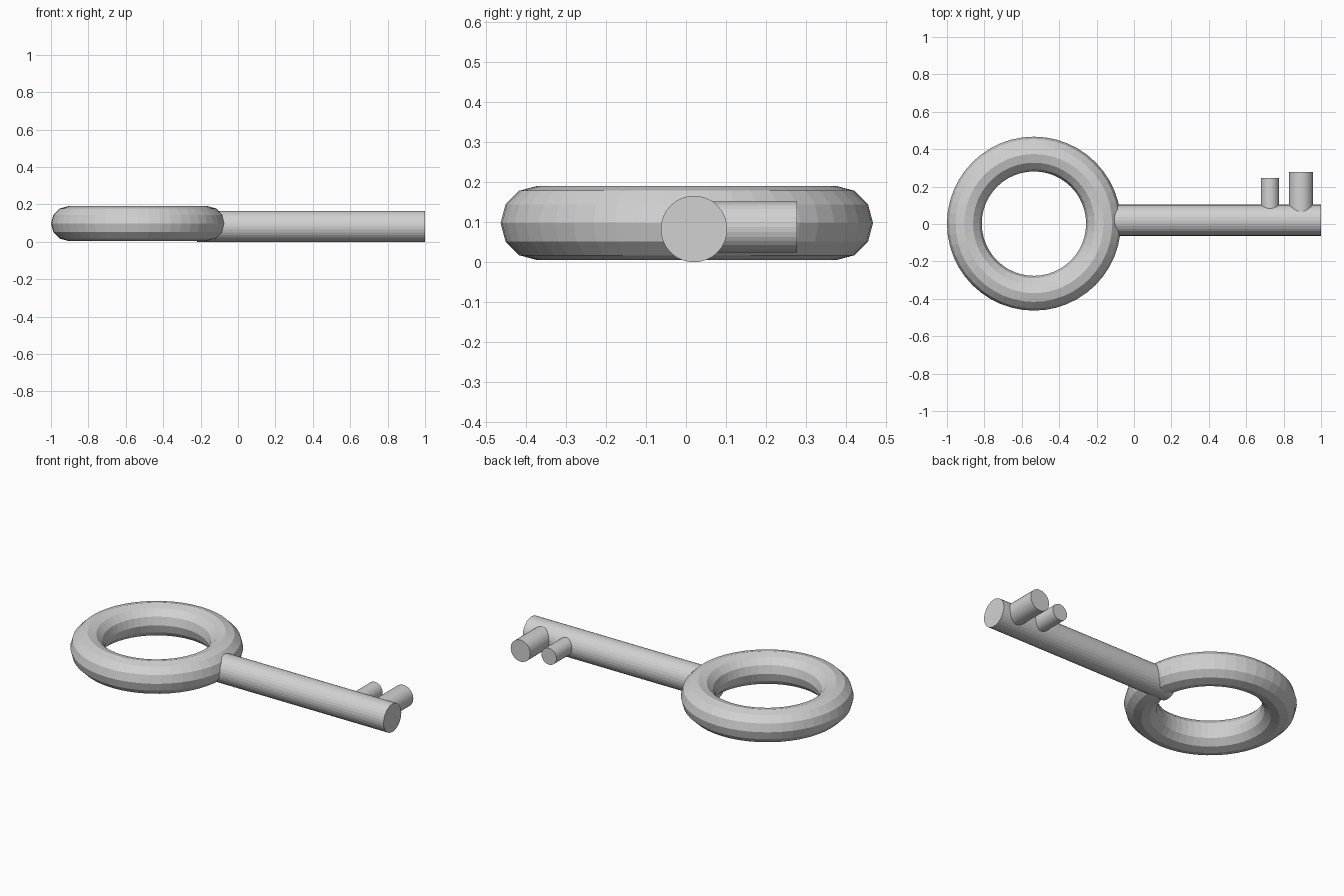
import bpy
from math import pi

cube = bpy.data.objects.get("Cube")
if cube:
    bpy.data.objects.remove(cube, do_unlink=True)

# Single plain metal colour
metal = bpy.data.materials.new("grey_metal")
metal.use_nodes = True
colour = (0.64, 0.64, 0.64, 1)
metal.diffuse_color = colour
metal.node_tree.nodes["Principled BSDF"].inputs["Base Color"].default_value = colour


def finish(name):
    obj = bpy.context.object
    obj.name = name
    obj.data.materials.append(metal)
    return obj


def rod(name, radius, length, centre, rotation):
    bpy.ops.mesh.primitive_cylinder_add(
        vertices=32, radius=radius, depth=length, location=centre, rotation=rotation)
    return finish(name)


# Ring handle
bpy.ops.mesh.primitive_torus_add(
    major_segments=48, minor_segments=12, major_radius=0.372, minor_radius=0.093,
    location=(-0.535, 0.002, 0.098))
finish("ring_handle")

# Shaft, its inner end buried in the ring
start, end = -0.22, 1.0
rod("shaft", 0.083, end - start, ((start + end) / 2, 0.02, 0.083), (0, pi / 2, 0))

# Two teeth pointing backwards from the shaft
for name, x, radius, tip in (("small_tooth", 0.727, 0.049, 0.247),
                             ("large_tooth", 0.893, 0.064, 0.277)):
    root = 0.02
    rod(name, radius, tip - root, (x, (root + tip) / 2, 0.088), (pi / 2, 0, 0))
